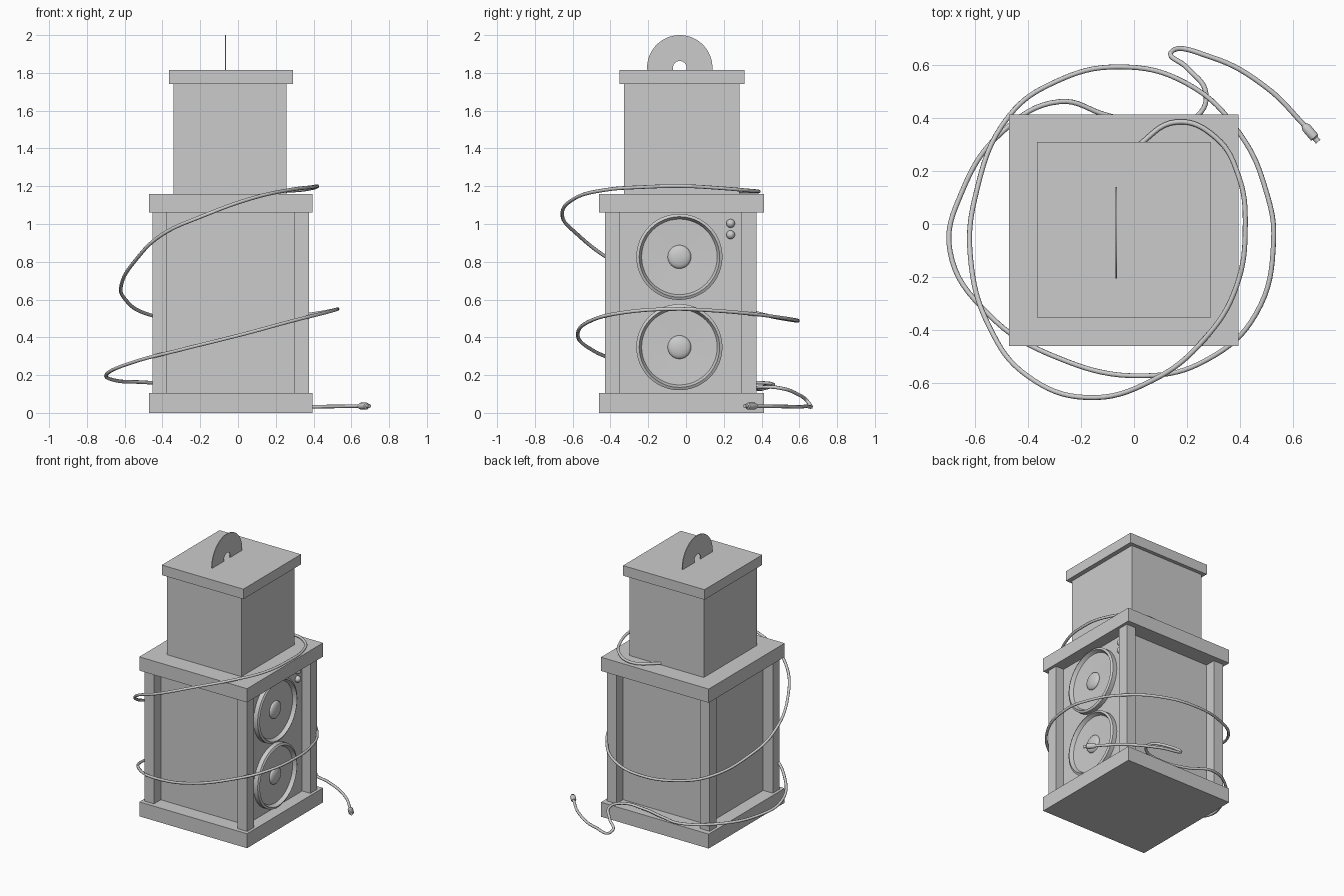
import bpy, bmesh, math
from mathutils import Vector, Matrix

if "Cube" in bpy.data.objects:
    bpy.data.objects.remove(bpy.data.objects["Cube"])


def make_object(name, bm, smooth=False):
    bmesh.ops.recalc_face_normals(bm, faces=bm.faces)
    mesh = bpy.data.meshes.new(name)
    bm.to_mesh(mesh)
    bm.free()
    ob = bpy.data.objects.new(name, mesh)
    bpy.context.collection.objects.link(ob)
    if smooth:
        bpy.ops.object.select_all(action='DESELECT')
        bpy.context.view_layer.objects.active = ob
        ob.select_set(True)
        bpy.ops.object.shade_smooth_by_angle(angle=math.radians(30))
    return ob


def box(name, x0, x1, y0, y1, z0, z1):
    bm = bmesh.new()
    bmesh.ops.create_cube(bm, size=1)
    bmesh.ops.scale(bm, vec=(x1 - x0, y1 - y0, z1 - z0), verts=bm.verts)
    bmesh.ops.translate(bm, vec=((x0 + x1) / 2, (y0 + y1) / 2, (z0 + z1) / 2), verts=bm.verts)
    return make_object(name, bm)


def lathe(name, profile, origin, axis, steps=48):
    """Revolve (radius, height) pairs, then aim the height along axis."""
    bm = bmesh.new()
    verts = [bm.verts.new((r, 0, h)) for r, h in profile]
    edges = [bm.edges.new(p) for p in zip(verts, verts[1:])]
    bmesh.ops.spin(bm, geom=verts + edges, cent=(0, 0, 0), axis=(0, 0, 1),
                   angle=math.tau, steps=steps)
    bmesh.ops.remove_doubles(bm, verts=bm.verts, dist=1e-5)
    rot = Vector((0, 0, 1)).rotation_difference(Vector(axis)).to_matrix().to_4x4()
    bmesh.ops.transform(bm, matrix=Matrix.Translation(origin) @ rot, verts=bm.verts)
    return make_object(name, bm, True)


# Main cabinet: two slabs, recessed core and four corner posts
box("base_slab", -0.472, 0.395, -0.46, 0.413, 0, 0.105)
box("shoulder_slab", -0.472, 0.395, -0.46, 0.413, 1.06, 1.16)
box("cabinet_core", -0.375, 0.31, -0.352, 0.297, 0.105, 1.06)
for sx, x in (("left", -0.452), ("right", 0.298)):
    for sy, y in (("front", -0.43), ("back", 0.295)):
        box(f"{sy}_{sx}_post", x, x + 0.077, y, y + 0.078, 0.105, 1.06)

# Upper box and its cap
box("upper_box", -0.342, 0.257, -0.328, 0.284, 1.16, 1.742)
box("upper_cap", -0.366, 0.29, -0.353, 0.31, 1.742, 1.815)

# Half-disc handle with a small round notch
bm = bmesh.new()
cy, cz, n = -0.033, 1.827, 32
outline = [(-0.172, 1.815)]
outline += [(-0.173 * math.cos(math.pi * i / n), cz + 0.173 * math.sin(math.pi * i / n)) for i in range(n + 1)]
outline += [(0.172, 1.815), (0.036, 1.815)]
outline += [(0.036 * math.cos(math.pi * i / 16), cz + 0.036 * math.sin(math.pi * i / 16)) for i in range(17)]
outline += [(-0.036, 1.815)]
face = bm.faces.new([bm.verts.new((-0.07, cy + y, z)) for y, z in outline])
ext = bmesh.ops.extrude_face_region(bm, geom=[face])
bmesh.ops.translate(bm, vec=(0.006, 0, 0),
                    verts=[v for v in ext["geom"] if isinstance(v, bmesh.types.BMVert)])
make_object("top_handle", bm)

# Two speakers on the right side: rim, cone and domed dust cap
rim = [(0.228, 0), (0.228, 0.032), (0.213, 0.04), (0.2, 0.014), (0.062, 0.01)]
dome = [(0.062 * math.cos(a), 0.012 + 0.022 * math.sin(a))
        for a in (math.pi / 2 * i / 6 for i in range(6))] + [(0, 0.034)]
for name, z in (("upper", 0.826), ("lower", 0.348)):
    lathe(name + "_speaker", rim + dome, (0.31, -0.035, z), (1, 0, 0))

# Two round knobs
for i, z in enumerate((1.003, 0.943)):
    bm = bmesh.new()
    bmesh.ops.create_uvsphere(bm, u_segments=16, v_segments=10, radius=0.023,
                              matrix=Matrix.Translation((0.315, 0.236, z)))
    make_object(f"knob_{i + 1}", bm, True)

# Cable winding down around the cabinet and out across the ground
path = [
    (0.0, 0.285, 1.172), (0.16, 0.385, 1.172), (0.31, 0.325, 1.178), (0.395, 0.18, 1.19),
    (0.42, 0.0, 1.2), (0.385, -0.24, 1.195), (0.27, -0.43, 1.18), (0.07, -0.59, 1.135),
    (-0.18, -0.655, 1.045), (-0.4, -0.575, 0.945), (-0.545, -0.39, 0.805),
    (-0.617, -0.13, 0.68), (-0.6, 0.1, 0.605), (-0.47, 0.41, 0.52), (-0.3, 0.535, 0.495),
    (-0.06, 0.593, 0.488), (0.2, 0.53, 0.5), (0.4, 0.34, 0.525), (0.5, 0.12, 0.543),
    (0.527, -0.06, 0.55), (0.46, -0.34, 0.53), (0.28, -0.51, 0.485), (0.04, -0.573, 0.42),
    (-0.3, -0.5, 0.335), (-0.55, -0.34, 0.27), (-0.695, -0.1, 0.205), (-0.65, 0.12, 0.172),
    (-0.5, 0.345, 0.162), (-0.28, 0.462, 0.15), (-0.1, 0.41, 0.128), (0.08, 0.375, 0.128),
    (0.235, 0.405, 0.137), (0.272, 0.49, 0.133), (0.2, 0.59, 0.1), (0.14, 0.648, 0.055),
    (0.29, 0.63, 0.035), (0.5, 0.515, 0.034), (0.655, 0.36, 0.036),
]
curve = bpy.data.curves.new("cable", 'CURVE')
curve.dimensions = '3D'
curve.bevel_depth = 0.0095
curve.bevel_resolution = 2
curve.resolution_u = 8
curve.use_fill_caps = True
spline = curve.splines.new('BEZIER')
spline.bezier_points.add(len(path) - 1)
for point, co in zip(spline.bezier_points, path):
    point.co = co
    point.handle_left_type = point.handle_right_type = 'AUTO'
bpy.context.collection.objects.link(bpy.data.objects.new("cable", curve))

# Plug on the cable's free end
lathe("cable_plug", [(0, 0), (0.012, 0), (0.018, 0.012), (0.018, 0.06), (0.011, 0.065),
                     (0.011, 0.082), (0, 0.082)],
      (0.642, 0.373, 0.036), Vector((0.65, -0.76, 0)), 16)
